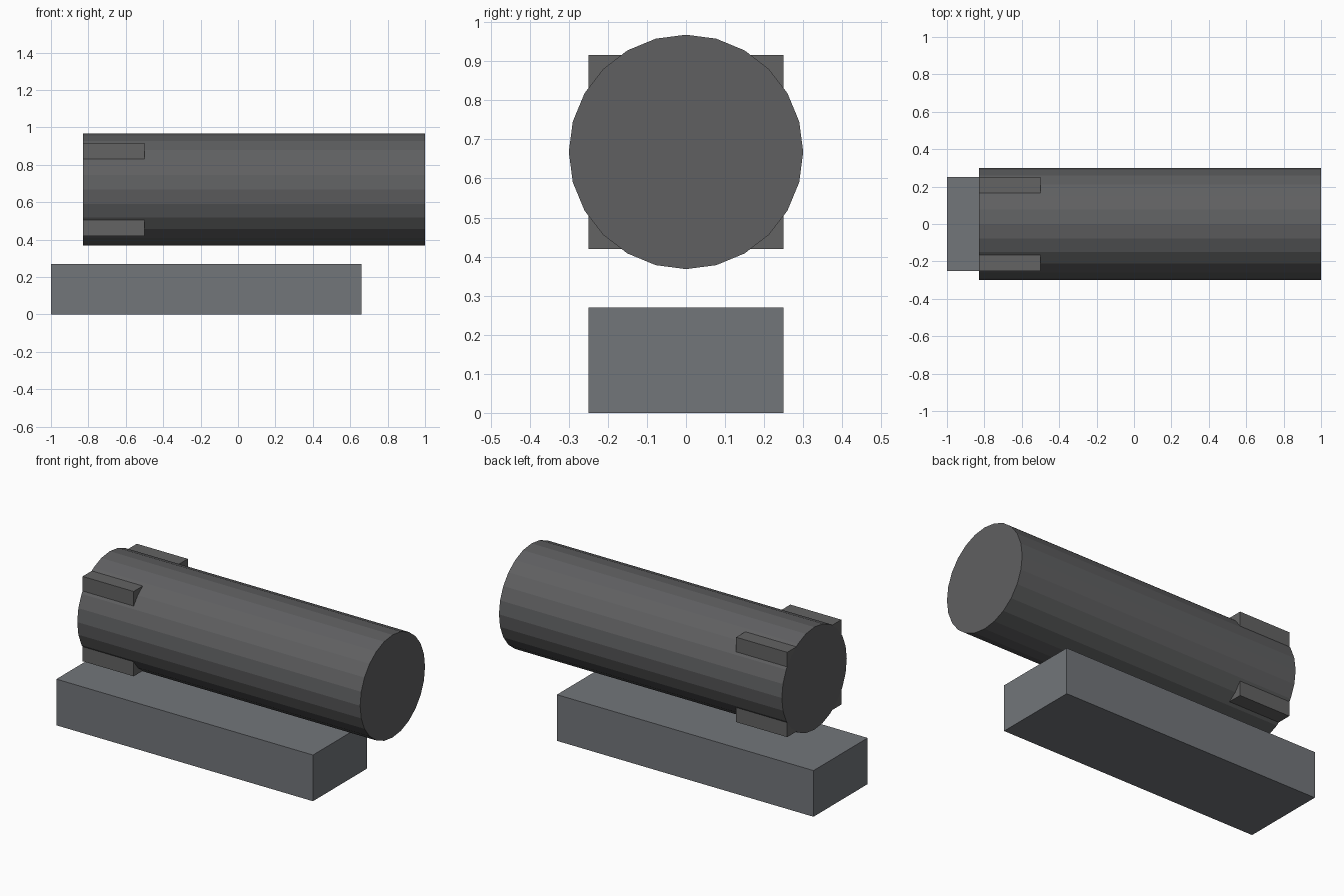
import bpy
import math

if "Cube" in bpy.data.objects:
    bpy.data.objects.remove(bpy.data.objects["Cube"])


def material(name, color):
    m = bpy.data.materials.new(name)
    m.diffuse_color = (*color, 1)
    m.use_nodes = True
    m.node_tree.nodes["Principled BSDF"].inputs["Base Color"].default_value = m.diffuse_color
    return m


def box(name, x, y, z, mat):
    bpy.ops.mesh.primitive_cube_add(size=1, location=(sum(x) / 2, sum(y) / 2, sum(z) / 2))
    ob = bpy.context.object
    ob.name = name
    ob.scale = (x[1] - x[0], y[1] - y[0], z[1] - z[0])
    bpy.ops.object.transform_apply(location=False, rotation=False, scale=True)
    ob.data.materials.append(mat)
    return ob


base_grey = material("base_grey", (0.17, 0.18, 0.195))
tube_grey = material("tube_grey", (0.115, 0.116, 0.12))
lug_grey = material("lug_grey", (0.125, 0.125, 0.125))

# Rectangular base block
box("base_block", (-1, 0.66), (-0.25, 0.25), (0, 0.27), base_grey)

# 24-sided barrel lying along x, floating above the base
AXIS_Z, BACK, FRONT = 0.668, -0.83, 1.0
bpy.ops.mesh.primitive_cylinder_add(
    vertices=24, radius=0.3, depth=FRONT - BACK,
    location=((BACK + FRONT) / 2, 0, AXIS_Z), rotation=(0, math.pi / 2, 0))
barrel = bpy.context.object
barrel.name = "barrel"
barrel.data.materials.append(tube_grey)

# Four corner lugs, flush with the back end of the barrel
for side, sy in (("right", -1), ("left", 1)):
    for level, sz in (("lower", -1), ("upper", 1)):
        ys = sorted((sy * 0.165, sy * 0.25))
        zs = sorted((AXIS_Z + sz * 0.16, AXIS_Z + sz * 0.248))
        box(f"{level}_{side}_lug", (BACK, -0.5), ys, zs, lug_grey)
